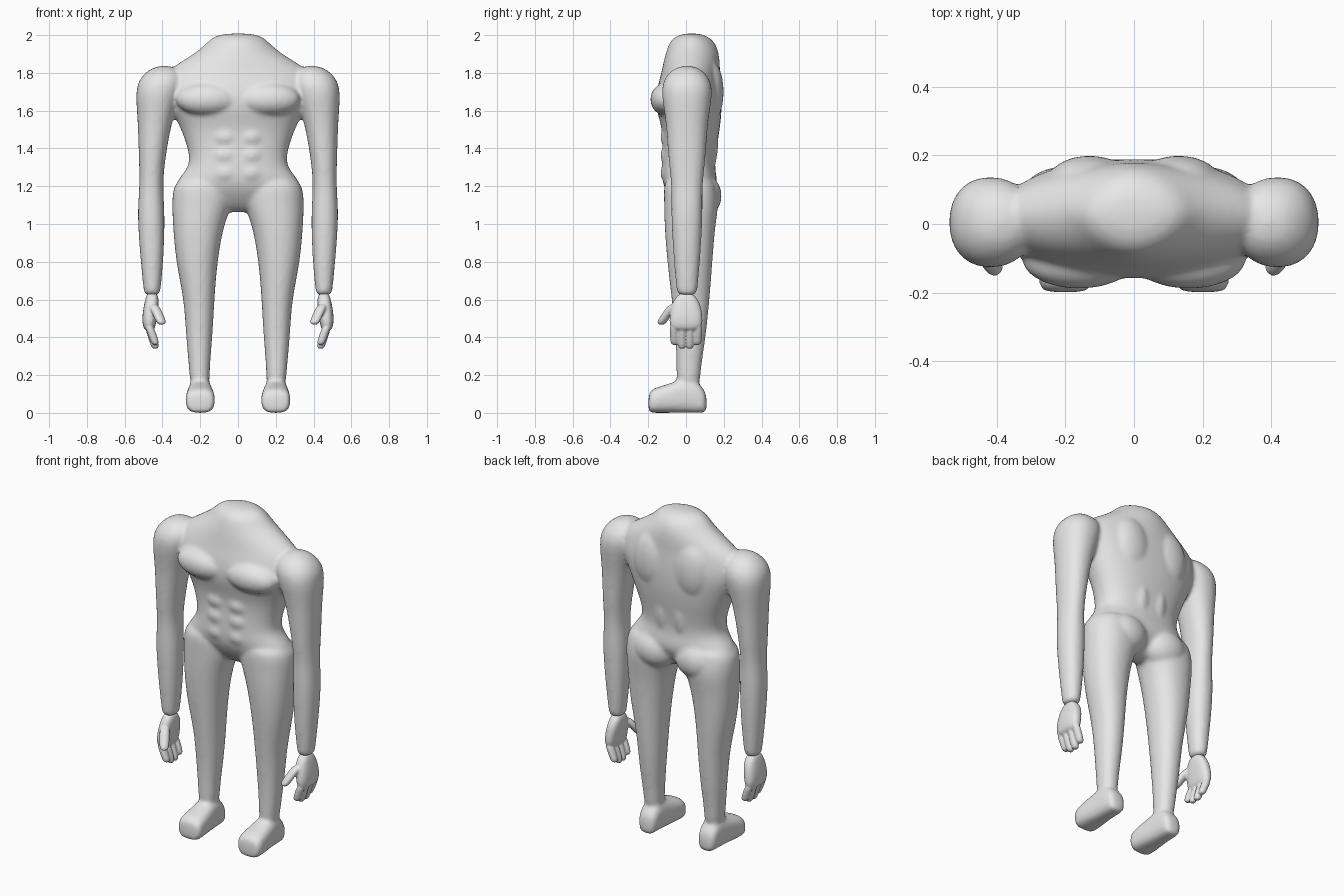
import bpy, bmesh
from math import cos, sin, pi, copysign
from mathutils import Matrix, Vector

cube = bpy.data.objects.get("Cube")
if cube:
    bpy.data.objects.remove(cube, do_unlink=True)

colour = (.8, .8, .8, 1)
clay = bpy.data.materials.new("light_grey")
clay.use_nodes = True
clay.diffuse_color = colour
clay.node_tree.nodes["Principled BSDF"].inputs["Base Color"].default_value = colour


def rounded(value, power):
    """Bend a sine or cosine towards a squarer or sharper outline."""
    return copysign(abs(value) ** (2 / power), value)


def loft(bm, rings, side=1, lengthwise=False, segments=32):
    """Closed skin over rings: position, x, x radius, depth, depth radius, power.
    Rings stack upwards, or from back to front when lengthwise."""
    loops = []
    for position, x, x_radius, depth, depth_radius, power in rings:
        loop = []
        for i in range(segments):
            angle = 2 * pi * i / segments
            across = side * (x + x_radius * rounded(cos(angle), power))
            along = depth + depth_radius * rounded(sin(angle), power)
            place = (across, position, along) if lengthwise else (across, along, position)
            loop.append(bm.verts.new(place))
        loops.append(loop)
    for lower, upper in zip(loops, loops[1:]):
        for i in range(segments):
            j = (i + 1) % segments
            bm.faces.new((lower[i], lower[j], upper[j], upper[i]))
    bm.faces.new(loops[0])
    bm.faces.new(loops[-1])


def muscle(bm, centre, radii, side):
    """Ellipsoid that swells the surface."""
    x, y, z = centre
    place = Matrix.Translation((side * x, y, z)) @ Matrix.Diagonal((*radii, 1))
    bmesh.ops.create_icosphere(bm, subdivisions=3, radius=1, matrix=place)


def digit(bm, base, tip, radius, side):
    """Round finger from base to tip, with a tapered end."""
    base, tip = Vector(base), Vector(tip)
    end = tip - Vector((0, 0, radius / 2))
    rings = []
    for point, size in ((base, radius), (base.lerp(tip, .5), radius),
                        (tip, radius), (end, radius / 2)):
        rings.append((point.z, point.x, size, point.y, size, 2))
    loft(bm, rings, side)


def finish(bm, name, voxel, smoothing):
    """Fuse the overlapping skins into one smooth surface."""
    bmesh.ops.recalc_face_normals(bm, faces=bm.faces)
    mesh = bpy.data.meshes.new(name)
    bm.to_mesh(mesh)
    bm.free()
    mesh.materials.append(clay)
    obj = bpy.data.objects.new(name, mesh)
    bpy.context.collection.objects.link(obj)
    subdivide = obj.modifiers.new("round", "SUBSURF")
    subdivide.levels = subdivide.render_levels = 2
    fuse = obj.modifiers.new("fuse", "REMESH")
    fuse.mode = "VOXEL"
    fuse.voxel_size = voxel
    fuse.use_smooth_shade = True
    relax = obj.modifiers.new("relax", "SMOOTH")
    relax.factor = .5
    relax.iterations = smoothing


# Torso: height, half width, front, back
torso = [
    (2.01, .09, -.02, .08),
    (1.98, .15, -.08, .14),
    (1.93, .19, -.1, .17),
    (1.86, .3, -.12, .18),
    (1.8, .4, -.13, .18),
    (1.7, .4, -.16, .19),
    (1.6, .35, -.16, .19),
    (1.5, .3, -.12, .18),
    (1.33, .24, -.13, .15),
    (1.26, .3, -.13, .16),
    (1.2, .34, -.12, .17),
    (1.13, .3, -.08, .13),
    (1.06, .14, -.02, .08),
]

# Leg: height, centre, half width, middle depth, half depth
leg = [
    (1.25, .18, .12, .02, .12),
    (1.2, .185, .16, .02, .14),
    (1.1, .19, .16, .03, .145),
    (1, .21, .135, .02, .135),
    (.8, .22, .11, .02, .12),
    (.6, .205, .08, .025, .1),
    (.4, .205, .07, .025, .08),
    (.25, .205, .055, .015, .065),
    (.1, .2, .05, .01, .06),
]

# Foot from heel to toe: depth, half width, top
foot = [
    (.11, .04, .1),
    (.09, .055, .13),
    (.05, .06, .18),
    (-.02, .065, .18),
    (-.1, .075, .15),
    (-.18, .08, .13),
    (-.2, .065, .1),
]

# Arm: height, centre, half width, half depth
arm = [
    (1.84, .39, .05, .05),
    (1.78, .4, .12, .12),
    (1.7, .42, .125, .14),
    (1.55, .44, .09, .11),
    (1.35, .455, .07, .1),
    (1.2, .46, .06, .08),
    (1.05, .46, .075, .085),
    (.8, .455, .06, .07),
    (.65, .455, .045, .055),
    (.62, .455, .04, .05),
]

# Palm: height, centre, half width, half depth
palm = [
    (.64, .455, .025, .03),
    (.59, .455, .04, .075),
    (.5, .47, .04, .09),
    (.43, .47, .03, .085),
]

body = bmesh.new()
# The sloping shoulders are hollower in section than the trunk below them
loft(body, [(z, 0, width, (front + back) / 2, (back - front) / 2, 1.8 if z > 1.75 else 2.3)
            for z, width, front, back in torso])

for side, label in ((1, "left"), (-1, "right")):
    loft(body, [(*ring, 2.2) for ring in leg], side)
    loft(body, [(y, .2, width, top / 2, top / 2, 2.8) for y, width, top in foot],
         side, lengthwise=True)
    loft(body, [(z, x, width, .005, depth, 2.2) for z, x, width, depth in arm], side)

    # Chest, shoulder blade, buttock and lower back
    muscle(body, (.16, -.1, 1.66), (.17, .09, .09), side)
    muscle(body, (.13, .13, 1.7), (.12, .07, .17), side)
    muscle(body, (.14, .08, 1.15), (.14, .11, .12), side)
    muscle(body, (.06, .13, 1.42), (.05, .04, .14), side)
    # Three rows of stomach muscles
    for row in range(3):
        muscle(body, (.065, -.11, 1.27 + row * .095), (.06, .025, .045), side)

    # Hand with four fingers and a thumb
    hand = bmesh.new()
    loft(hand, [(z, x, width, 0, depth, 2.6) for z, x, width, depth in palm], side)
    for finger in range(4):
        offset = finger - 1.5
        digit(hand, (.475, offset * .043, .47),
              (.438, offset * .04, .34 + abs(offset) * .02), .023, side)
    digit(hand, (.45, -.06, .58), (.405, -.13, .48), .028, side)
    finish(hand, label + "_hand", .006, 3)

finish(body, "body", .012, 6)
